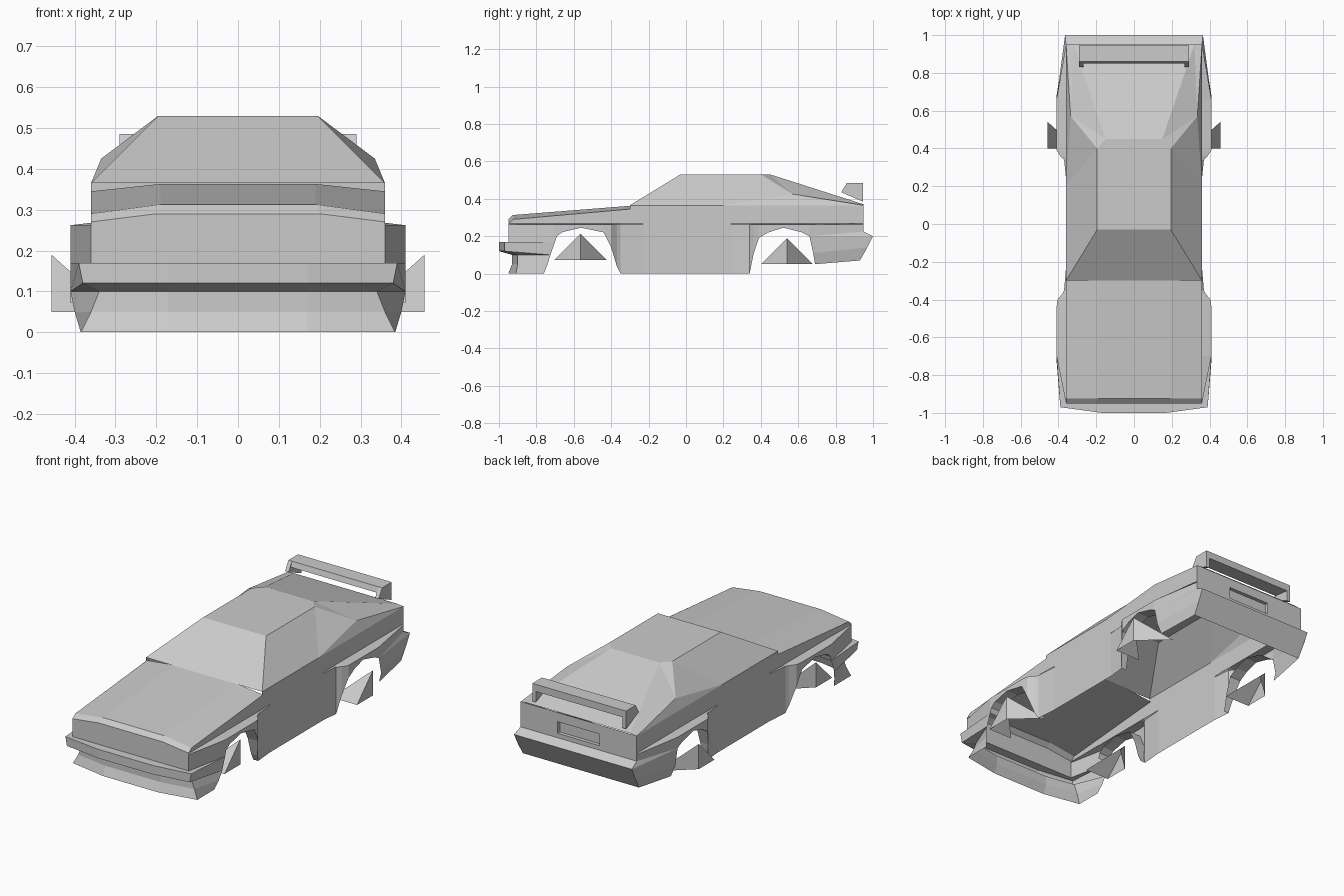
import bpy, bmesh


def shell(name, faces, mirror=True):
    """Flat-faced open shell from faces given as point lists, mirrored in x."""
    bm = bmesh.new()
    for f in faces:
        for s in ((1, -1) if mirror else (1,)):
            pts = []
            for x, y, z in f:
                if (s * x, y, z) not in pts:
                    pts.append((s * x, y, z))
            if len(pts) > 2:
                bm.faces.new([bm.verts.new(p) for p in pts])
    bmesh.ops.remove_doubles(bm, verts=bm.verts[:], dist=0.0005)
    bmesh.ops.recalc_face_normals(bm, faces=bm.faces[:])
    me = bpy.data.meshes.new(name)
    bm.to_mesh(me)
    bm.free()
    ob = bpy.data.objects.new(name, me)
    bpy.context.collection.objects.link(ob)
    return ob


def loft(rows):
    return [[a[i], a[i + 1], b[i + 1], b[i]]
            for a, b in zip(rows, rows[1:]) for i in range(len(a) - 1)]


# Lower side: y, bottom z, x along the sill and both flared arches
stations = [(-.95, .17, .36), (-.70, .17, .41), (-.69, .20, .41), (-.66, .222, .41),
            (-.56, .245, .41), (-.44, .22, .41), (-.40, .14, .405), (-.37, .04, .38),
            (-.35, 0, .37), (-.23, 0, .36), (.24, 0, .36), (.34, 0, .37),
            (.36, .10, .39), (.39, .19, .41), (.44, .22, .41), (.52, .245, .41),
            (.62, .22, .41), (.66, .20, .41), (.95, .20, .36)]
bottom = [(x, y, z) for y, z, x in stations]
shoulder = [(x, y, .262) for y, z, x in stations]
ledge = [(.36, y, .268) for y, z, x in stations]
shell("lower_sides", loft([bottom, shoulder, ledge]))

# Inner lips of the wheel arches
lips = []
for a, b in ((1, 9), (11, 18)):
    edge = bottom[a:b]
    lips += loft([edge, [(.34, y, z) for x, y, z in edge]])
shell("arch_lips", lips)

# Upper side band between shoulder and belt line
belt = [(.36, -.95, .27), (.36, -.92, .29), (.36, -.30, .345), (.36, .20, .365),
        (.36, .57, .365), (.36, .95, .365)]
shell("upper_sides", loft([[(.36, y, .266) for x, y, z in belt], belt]))

# Hood and nose
shell("hood", loft([
    [(0, -.95, .17), (.20, -.95, .17), (.36, -.95, .17)],
    [(0, -.95, .29), (.20, -.95, .29), (.36, -.95, .27)],
    [(0, -.925, .313), (.19, -.925, .313), (.36, -.925, .29)],
    [(0, -.29, .363), (.19, -.29, .363), (.36, -.29, .345)]]))

# Cabin: windscreen, roof, side windows, pillars and sloping tail
A, B, C, D2 = (.36, -.30, .365), (.36, .20, .365), (.36, .57, .365), (.36, .95, .365)
R1, R2, H = (.195, -.03, .53), (.195, .40, .53), (.15, .45, .53)
P, D = (.335, .57, .425), (.32, .95, .37)


def mid(p):
    return (0, p[1], p[2])


shell("cabin", [
    [A, R1, mid(R1), mid(A)], [R1, R2, H, mid(H), mid(R1)], [H, D, mid(D), mid(H)],
    [A, B, R1], [B, R2, R1], [B, C, P], [B, P, R2], [R2, P, H], [H, P, D],
    [P, C, D2], [P, D2, D], [A, B, (.36, -.30, .345)]])


# Rear panel with recessed number plate
def rect(x, z0, z1, y):
    return [(-x, y, z0), (x, y, z0), (x, y, z1), (-x, y, z1), (-x, y, z0)]


shell("rear_panel", loft([rect(.36, .20, .367, .95), rect(.13, .25, .315, .95),
                          rect(.13, .25, .315, .93)])
      + [rect(.13, .25, .315, .93)], mirror=False)

# Front bumper, lower valance and their side returns
shell("front_bumper", loft([
    [(0, -.95, .17), (.17, -.95, .17), (.36, -.95, .17)],
    [(0, -1, .17), (.17, -1, .17), (.39, -.97, .17)],
    [(0, -1, .12), (.17, -1, .12), (.38, -.97, .12)],
    [(0, -.93, .10), (.17, -.93, .10), (.34, -.90, .10)],
    [(0, -.93, .05), (.17, -.93, .05), (.36, -.90, .05)],
    [(0, -.95, 0), (.17, -.95, 0), (.385, -.91, 0)]])
    + [[(.36, -.95, .17), (.39, -.97, .17), (.41, -.70, .17)]]
    + loft([[(.39, -.97, .17), (.41, -.70, .17)],
            [(.38, -.97, .12), (.41, -.725, .10)],
            [(.34, -.90, .10), (.41, -.725, .10)],
            [(.36, -.90, .05), (.40, -.74, .05)],
            [(.385, -.91, 0), (.385, -.76, 0)]]))

# Rear bumper and its side returns
shell("rear_bumper", loft([
    [(0, .95, .225), (.36, .95, .225)], [(0, 1, .20), (.365, 1, .20)],
    [(0, .93, .07), (.36, .93, .07)]])
    + [[(.36, .95, .225), (.365, 1, .20), (.41, .66, .20)]]
    + loft([[(.41, .66, .20), (.365, 1, .20)],
            [(.41, .68, .11), (.363, .97, .14)],
            [(.39, .69, .05), (.36, .93, .07)]]))

# Spoiler: cross bar and slanted end posts


def prism(profile, x0, x1):
    a = [(x0, y, z) for y, z in profile]
    b = [(x1, y, z) for y, z in profile]
    return loft([a + a[:1], b + b[:1]]) + [a, b]


shell("spoiler_bar", prism([(.86, .485), (.945, .485), (.945, .445), (.85, .455)],
                           -.29, .29), mirror=False)
shell("spoiler_posts", prism([(.86, .484), (.945, .484), (.945, .385), (.83, .435)],
                             .268, .29))

# Wheels: simple folded wedges in the arches
for name, xo, xi, y, z in (("front_wheels", .41, .26, -.565, .073),
                           ("rear_wheels", .457, .30, .54, .05)):
    a, m, t = (xo, y - .14, z), (xo, y, z), (xo, y, z + .14)
    b, c = (xi, y + .14, z), (xi, y - .14, z)
    shell(name, [[a, m, t], [m, b, t], [t, c, a]])
